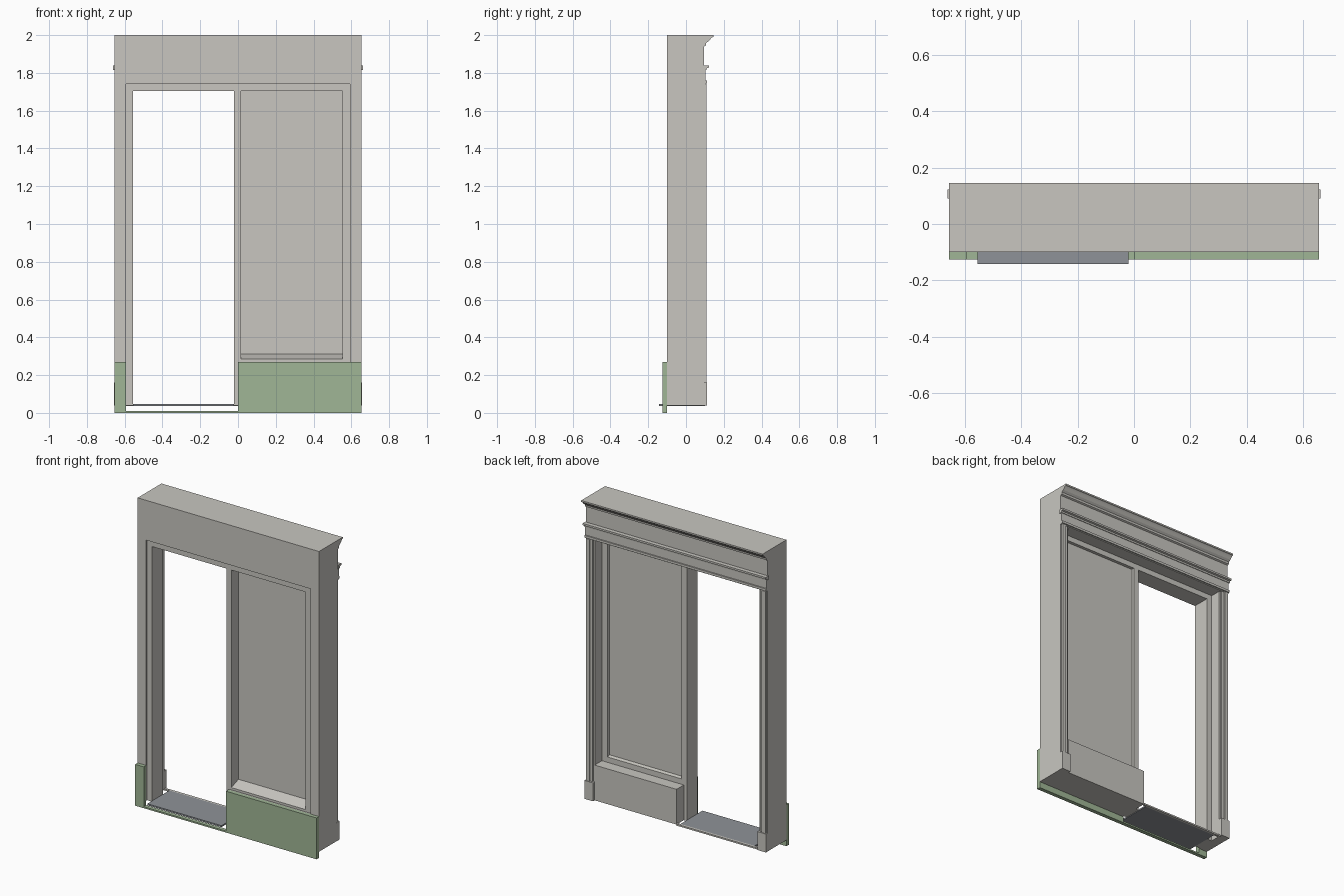
import bpy
import bmesh
from mathutils import Vector

cube = bpy.data.objects.get("Cube")
if cube:
    bpy.data.objects.remove(cube, do_unlink=True)


def material(name, rgb):
    m = bpy.data.materials.new(name)
    m.use_nodes = True
    m.diffuse_color = (*rgb, 1)
    m.node_tree.nodes["Principled BSDF"].inputs["Base Color"].default_value = (*rgb, 1)
    return m


PLASTER = material("warm grey paint", (0.578, 0.565, 0.527))
GREEN = material("sage green panel", (0.352, 0.468, 0.305))
SLATE = material("blue grey floor", (0.275, 0.291, 0.315))


def prism(name, points, axis, start, end, mat=PLASTER):
    """Extrude a closed profile along x (points are y, z) or z (points are x, y)."""
    bm = bmesh.new()
    if axis == "x":
        verts = [bm.verts.new((start, a, b)) for a, b in points]
        offset = Vector((end - start, 0, 0))
    else:
        verts = [bm.verts.new((a, b, start)) for a, b in points]
        offset = Vector((0, 0, end - start))
    face = bm.faces.new(verts)
    extruded = bmesh.ops.extrude_face_region(bm, geom=[face], use_keep_orig=True)
    moved = [v for v in extruded["geom"] if isinstance(v, bmesh.types.BMVert)]
    bmesh.ops.translate(bm, vec=offset, verts=moved)
    bmesh.ops.recalc_face_normals(bm, faces=bm.faces)
    mesh = bpy.data.meshes.new(name)
    bm.to_mesh(mesh)
    bm.free()
    mesh.materials.append(mat)
    obj = bpy.data.objects.new(name, mesh)
    bpy.context.collection.objects.link(obj)
    return obj


def box(name, x, y, z, mat=PLASTER):
    corners = [(x[0], y[0]), (x[1], y[0]), (x[1], y[1]), (x[0], y[1])]
    return prism(name, corners, "z", z[0], z[1], mat)


W, JAMB = 0.655, 0.593          # half width and inner edge of the piers
BASE, HEAD = 0.04, 1.74         # underside of the wall and of the header
FRONT, BACK = -0.10, 0.095
FRAME = (-0.092, 0.02)

# Piers with a stepped casing and plinth on the back
casing = [(JAMB, FRONT), (W, FRONT), (W, 0.095), (0.648, 0.095), (0.648, 0.108),
          (0.622, 0.108), (0.622, 0.1), (0.604, 0.1), (0.604, 0.09), (JAMB, 0.09)]
for side, label in ((1, "left"), (-1, "right")):
    prism(label + "_pier", [(side * x, y) for x, y in casing], "z", BASE, HEAD)
    edges = sorted((side * JAMB, side * (W + 0.001)))
    box(label + "_plinth", edges, (0.08, 0.112), (BASE, 0.16))

# Header with cornice, bands and fascia
header = [(FRONT, HEAD), (BACK, HEAD), (BACK, 1.94), (0.105, 1.945), (0.107, 1.958),
          (0.12, 1.968), (0.132, 1.982), (0.138, 1.988), (0.145, 1.99), (0.145, 2),
          (FRONT, 2)]
prism("header_cornice", header, "x", -W, W)
band = [(0.09, 1.815), (0.108, 1.815), (0.11, 1.825), (0.122, 1.828), (0.122, 1.84),
        (0.09, 1.84)]
prism("header_band", band, "x", -0.661, 0.661)
box("header_fascia", (-W, W), (0.09, 0.104), (HEAD, 1.816))
box("fascia_bead", (-W, W), (0.09, 0.112), (1.745, 1.76))

# Inner frame around the door opening and the fixed panel
box("frame_head", (-JAMB, JAMB), FRAME, (1.705, HEAD))
box("frame_right_post", (-JAMB, -0.555), FRAME, (BASE, 1.705))
box("frame_left_post", (0.552, JAMB), FRAME, (BASE, 1.705))
box("frame_mullion", (-0.02, 0.017), FRAME, (BASE, 1.705))

# Fixed panel with its rail and the low wall below it
box("fixed_panel", (0.017, 0.552), (-0.02, 0.0), (0.3, 1.705))
rail = [(-0.092, 0.25), (0.02, 0.25), (0.02, 0.305), (0.0, 0.312), (-0.02, 0.312),
        (-0.092, 0.285)]
prism("panel_rail", rail, "x", 0.017, 0.552)
box("low_wall", (0.002, JAMB), (FRONT, BACK), (BASE, 0.27))

# Floor of the door opening and its edge strip
box("door_floor", (-0.555, -0.02), (-0.142, 0.085), (0.036, 0.046), SLATE)
box("door_back_sill", (-JAMB, 0.002), (0.085, 0.1), (0.036, 0.046))

# Green base panels on the front
box("right_base_panel", (-W, -JAMB), (-0.125, FRONT), (0, 0.27), GREEN)
box("left_base_panel", (0, W), (-0.125, FRONT), (0, 0.27), GREEN)
box("base_strip", (-JAMB, 0), (-0.125, FRONT), (0, 0.01), GREEN)
